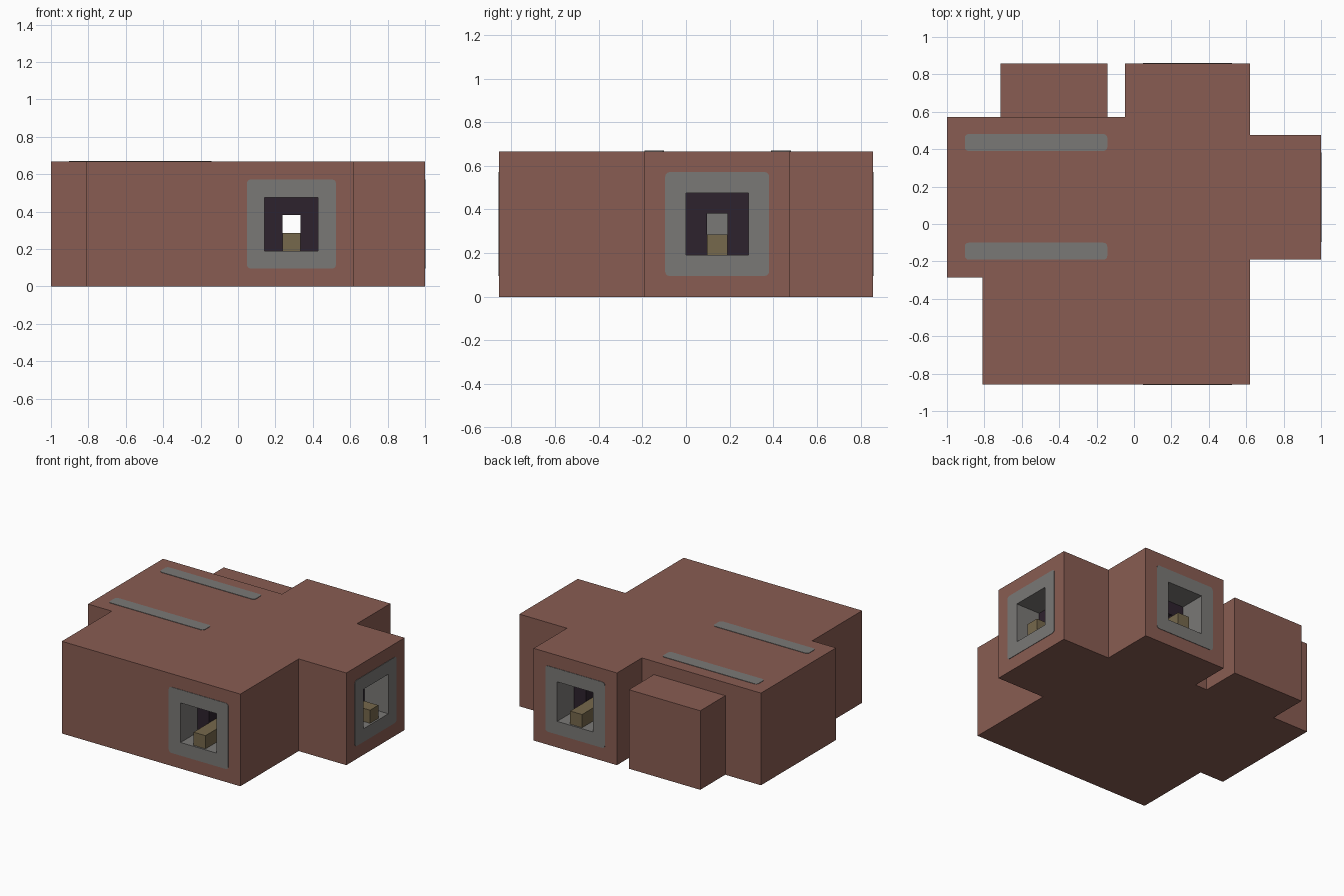
import bpy, bmesh, math
from mathutils import Matrix, Vector

if "Cube" in bpy.data.objects:
    bpy.data.objects.remove(bpy.data.objects["Cube"], do_unlink=True)


def material(name, rgb):
    m = bpy.data.materials.new(name)
    m.use_nodes = True
    color = (*rgb, 1)
    m.diffuse_color = color
    m.node_tree.nodes["Principled BSDF"].inputs["Base Color"].default_value = color
    return m


BRICK = material("red brown brick", (0.25, 0.108, 0.085))
GREY = material("stone grey", (0.195, 0.19, 0.182))
TAN = material("dull tan", (0.18, 0.138, 0.072))
DARK = material("dark purple", (0.027, 0.016, 0.027))
U = 1 / 21  # module size


def finish(name, bm, mat):
    bmesh.ops.recalc_face_normals(bm, faces=bm.faces)
    mesh = bpy.data.meshes.new(name)
    bm.to_mesh(mesh)
    bm.free()
    mesh.materials.append(mat)
    obj = bpy.data.objects.new(name, mesh)
    bpy.context.collection.objects.link(obj)
    return obj


def prism(name, outline, z0, z1, mat):
    bm = bmesh.new()
    face = bm.faces.new([bm.verts.new((x, y, z0)) for x, y in outline])
    ext = bmesh.ops.extrude_face_region(bm, geom=[face])
    top = [v for v in ext["geom"] if isinstance(v, bmesh.types.BMVert)]
    bmesh.ops.translate(bm, verts=top, vec=(0, 0, z1 - z0))
    return finish(name, bm, mat)


def box(name, lo, hi, mat, place=Matrix(), round_axis=None):
    lo, hi = Vector(lo), Vector(hi)
    bm = bmesh.new()
    bmesh.ops.create_cube(bm, size=1)
    for v in bm.verts:
        v.co = [c * s + m for c, s, m in zip(v.co, hi - lo, (lo + hi) / 2)]
    if round_axis is not None:
        edges = [e for e in bm.edges
                 if abs((e.verts[0].co - e.verts[1].co)[round_axis]) > 1e-6]
        bmesh.ops.bevel(bm, geom=edges, offset=0.02, segments=3,
                        profile=0.5, affect='EDGES')
    bmesh.ops.transform(bm, matrix=place, verts=bm.verts)
    return finish(name, bm, mat)


def cut(obj, cutter):
    mod = obj.modifiers.new("cut", 'BOOLEAN')
    mod.operation = 'DIFFERENCE'
    mod.solver = 'EXACT'
    mod.object = cutter
    bpy.context.view_layer.objects.active = obj
    bpy.ops.object.modifier_apply(modifier=mod.name)
    bpy.data.objects.remove(cutter, do_unlink=True)


# Main building with its stepped plan
body = prism("building_body", [(x * U, y * U) for x, y in (
    (-21, 12), (-1, 12), (-1, 18), (13, 18), (13, 10), (21, 10),
    (21, -4), (13, -4), (13, -18), (-17, -18), (-17, -6), (-21, -6))],
    0, 14 * U, BRICK)

# Hollow T-shaped corridor through the building
cut(body, prism("corridor_cutter", [(x * U, y * U) for x, y in (
    (1.5, -19), (10.5, -19), (10.5, -1.5), (22, -1.5), (22, 7.5),
    (10.5, 7.5), (10.5, 19), (1.5, 19))], 2.5 * U, 11.5 * U, BRICK))

# Lower annex at the back
box("back_annex", (-15 * U, 11.9 * U, 0), (-3 * U, 18 * U, 12 * U), BRICK)

# Roof strips
for name, y in (("back", 8.2), ("front", -4)):
    box(name + "_roof_strip", (-19 * U, y * U, 14 * U - 0.005),
        (-3 * U, (y + 1.9) * U, 14 * U + 0.003), GREY, round_axis=2)


def portal(name, x, y, angle, arch_end):
    """Doorway whose local +y axis points into the building."""
    place = Matrix.Translation((x * U, y * U, 0)) @ Matrix.Rotation(angle, 4, 'Z')
    frame = box(name + "_frame", (-5 * U, -0.003, 2 * U), (5 * U, 4 * U, 12 * U),
                GREY, place, round_axis=1)
    cut(frame, box("opening_cutter", (-3 * U, -U, 4 * U), (3 * U, 5 * U, 10 * U),
                   GREY, place))
    # Dark inner arch
    for part, x0, x1, z0, z1 in (("left_pier", -4, -1, 3, 11),
                                 ("right_pier", 1, 4, 3, 11),
                                 ("lintel", -1, 1, 8, 11)):
        box(f"{name}_{part}", (x0 * U, 3.95 * U, z0 * U),
            (x1 * U, arch_end * U, z1 * U), DARK, place)
    # Raised walkway along the floor
    box(name + "_walkway", (-U, 0.01, 3 * U),
        (U, (arch_end + 2) * U, 6 * U), TAN, place)


portal("front_portal", 6, -18, 0, 18)
portal("back_portal", 6, 18, math.pi, 12)
portal("side_portal", 21, 3, math.pi / 2, 12)

# Junction where the corridors meet
box("junction_wall", (1.6 * U, -1 * U, 3 * U), (3 * U, 7 * U, 11 * U), GREY)
box("junction_floor", (3 * U, 0, 3 * U), (9 * U, 6 * U, 4 * U), GREY)
box("junction_walkway", (5 * U, 1.9 * U, 3.5 * U), (7 * U, 4.1 * U, 5.99 * U), TAN)
